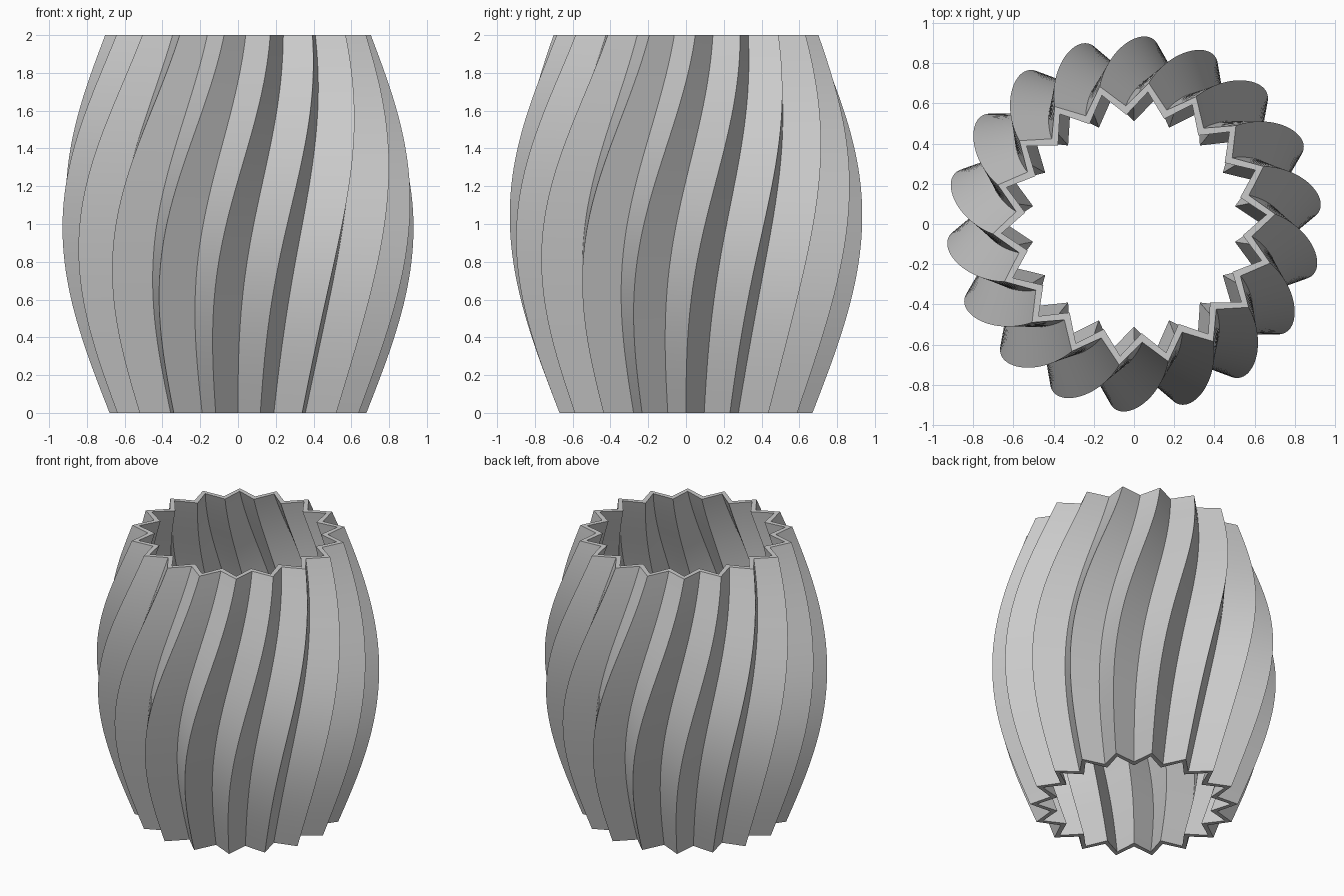
import bpy
import bmesh
from math import sin, cos, pi, radians

cube = bpy.data.objects.get("Cube")
if cube:
    bpy.data.objects.remove(cube, do_unlink=True)

PLEATS = 18
LEVELS = 48
HEIGHT = 2.0
WALL = 0.045
TWIST = radians(24)


def tip_radius(t):
    """Bulging side profile of the pleat ridges."""
    return 0.68 + 0.025 * t + 0.242 * sin(pi * t)


def twist_angle(t):
    """Twist that starts slowly and picks up above the middle."""
    return TWIST * t * t * (0.27 + 2.33 * t - 1.6 * t * t)


def star_ring(bm, t, inset):
    """One zigzag ring: ridges and valleys alternate."""
    ring = []
    for i in range(2 * PLEATS):
        r = tip_radius(t)
        if i % 2:
            r *= 0.816 + 0.02 * t
        r -= inset
        a = i * pi / PLEATS + twist_angle(t)
        ring.append(bm.verts.new((r * cos(a), r * sin(a), HEIGHT * t)))
    return ring


def bridge(bm, low, high):
    n = len(low)
    for i in range(n):
        j = (i + 1) % n
        bm.faces.new((low[i], low[j], high[j], high[i]))


# Outer wall going up, inner wall coming down, closed by the two rims
bm = bmesh.new()
steps = [k / LEVELS for k in range(LEVELS + 1)]
rings = [star_ring(bm, t, 0) for t in steps]
rings += [star_ring(bm, t, WALL) for t in reversed(steps)]
for k, ring in enumerate(rings):
    bridge(bm, ring, rings[(k + 1) % len(rings)])
bmesh.ops.recalc_face_normals(bm, faces=bm.faces)

mesh = bpy.data.meshes.new("pleated_shade")
bm.to_mesh(mesh)
bm.free()
shade = bpy.data.objects.new("pleated_shade", mesh)
bpy.context.collection.objects.link(shade)

# Plain grey material
grey = bpy.data.materials.new("light grey")
grey.use_nodes = True
colour = (0.6, 0.6, 0.6, 1)
grey.diffuse_color = colour
grey.node_tree.nodes["Principled BSDF"].inputs["Base Color"].default_value = colour
mesh.materials.append(grey)

# Smooth along the pleats, sharp at ridges, valleys and rims
bpy.ops.object.select_all(action="DESELECT")
shade.select_set(True)
bpy.context.view_layer.objects.active = shade
bpy.ops.object.shade_smooth_by_angle(angle=radians(30))
